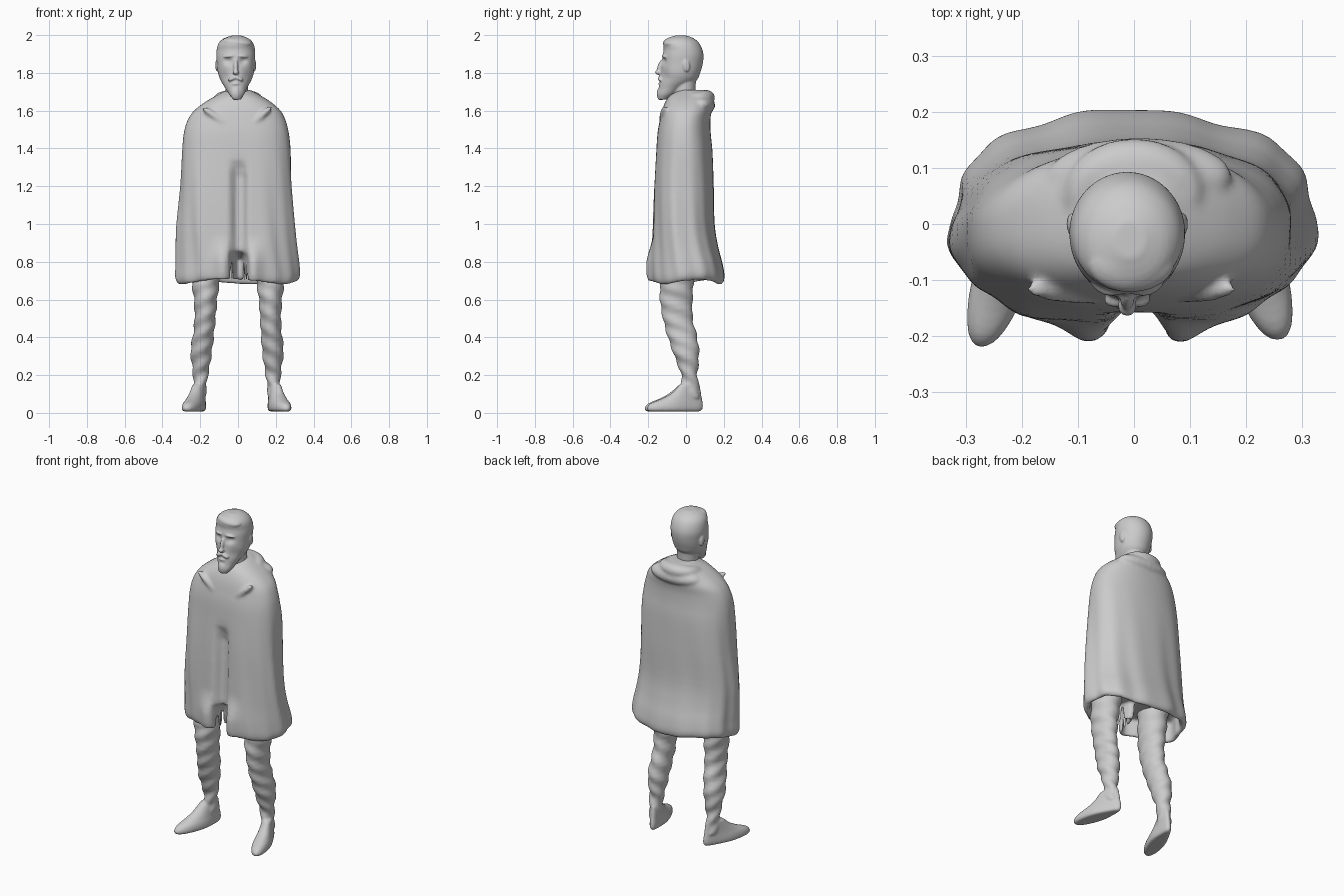
import bpy, bmesh, math
from mathutils import Matrix, Vector

if "Cube" in bpy.data.objects:
    bpy.data.objects.remove(bpy.data.objects["Cube"])

def spline(rows, k):
    """Catmull-Rom resampling of a list of section rows."""
    out = []
    for i in range(len(rows) - 1):
        p = [rows[max(0, min(len(rows) - 1, i + j))] for j in (-1, 0, 1, 2)]
        for s in range(k):
            t = s / k
            out.append([b + .5 * t * (c - a + t * (2*a - 5*b + 4*c - d + t * (3*(b - c) + d - a)))
                        for a, b, c, d in zip(*p)])
    return out + [list(rows[-1])]

def spow(v, e):
    return math.copysign(abs(v) ** e, v)

def loft(bm, rings, n=48, warp=None, k=4, front=2.0, back=2.0):
    """Skin closed rings given as (z, x min, x max, y front, y back)."""
    loops = []
    for z, xl, xr, yf, yb in spline(rings, k):
        cx, cy, rx, ry = (xl + xr) / 2, (yf + yb) / 2, (xr - xl) / 2, (yb - yf) / 2
        loop = []
        for i in range(n):
            a = 2 * math.pi * i / n
            e = 2 / (front if math.sin(a) < 0 else back)
            co = Vector((cx + rx * spow(math.cos(a), e), cy + ry * spow(math.sin(a), e), z))
            loop.append(bm.verts.new(warp(co, a) if warp else co))
        loops.append(loop)
    for p, q in zip(loops, loops[1:]):
        for i in range(n):
            bm.faces.new((p[i], p[(i + 1) % n], q[(i + 1) % n], q[i]))
    bm.faces.new(loops[0])
    bm.faces.new(loops[-1])

def blob(bm, loc, size, rot=(0, 0, 0)):
    m = Matrix.Translation(loc)
    for ang, axis in zip(rot, "XYZ"):
        m = m @ Matrix.Rotation(ang, 4, axis)
    bmesh.ops.create_uvsphere(bm, u_segments=24, v_segments=16, radius=1,
                              matrix=m @ Matrix.Diagonal((*size, 1)))

def finish(bm, name, voxel, smooth):
    """Fuse overlapping pieces into one soft sculpted surface."""
    bmesh.ops.recalc_face_normals(bm, faces=bm.faces)
    me = bpy.data.meshes.new(name)
    bm.to_mesh(me)
    bm.free()
    ob = bpy.data.objects.new(name, me)
    bpy.context.collection.objects.link(ob)
    r = ob.modifiers.new("fuse", 'REMESH')
    r.mode, r.voxel_size, r.use_smooth_shade = 'VOXEL', voxel, True
    s = ob.modifiers.new("soften", 'SMOOTH')
    s.factor, s.iterations = .5, smooth
    return ob

def gauss(d, w, p=2):
    return math.exp(-abs(d / w) ** p)

def ramp(v, a, b):
    t = max(0, min(1, (v - a) / (b - a)))
    return t * t * (3 - 2 * t)

# cape with folds, front slit, rolled hem and shallow hollow underside
def cape_warp(co, a):
    x, y, z = co
    low = ramp(z, 1.6, .75)
    f = 1 + low * (.018 * math.sin(7 * a + 1.5 + 2 * z) + .013 * math.sin(13 * a + 4 * z)) \
          + .008 * math.sin(4 * a + 9 * z) * ramp(z, 1.65, 1.5)
    nx, ny = x * f, y * f
    if y < 0:
        ny -= .035 * gauss(abs(x) - .085, .045) * ramp(z, .95, .78)
        depth = .035 * ramp(z, 1.36, 1.25) + .11 * ramp(z, .86, .81)
        ny += depth * gauss(x - .005, .038, 4)
    nz = z + .012 * math.sin(3 * a + .6) * ramp(z, .9, .7)
    return Vector((nx, ny, nz))

bm = bmesh.new()
loft(bm, [(1.71, -.06, .065, -.03, .09), (1.68, -.115, .12, -.085, .125),
          (1.645, -.175, .175, -.11, .135), (1.60, -.232, .225, -.127, .135),
          (1.55, -.265, .25, -.138, .128), (1.48, -.285, .268, -.15, .13),
          (1.38, -.295, .28, -.158, .14), (1.2, -.305, .287, -.17, .147),
          (1.0, -.32, .297, -.176, .15), (.88, -.322, .307, -.178, .168),
          (.79, -.323, .318, -.18, .192), (.725, -.325, .322, -.178, .202),
          (.695, -.31, .308, -.168, .19), (.70, -.29, .288, -.15, .172),
          (.75, -.285, .283, -.142, .16), (.80, -.28, .278, -.14, .155)],
     n=160, warp=cape_warp, front=2.6, back=2.25)
# collar roll that thickens into a folded hood behind the neck
rows, m = [], 16
for i in range(64):
    t = 2 * math.pi * i / 64
    b = (1 + math.sin(t)) / 2
    c = Vector((.105 * math.cos(t) * (.75 + .35 * b), .018 + .088 * math.sin(t), 1.612 + .075 * b ** .5 - .015 * b * b))
    out = Vector((math.cos(t), math.sin(t), 0))
    w, h = .017 + .03 * b * b, .02 + .018 * b * b
    rows.append([bm.verts.new(c + out * w * math.cos(2 * math.pi * j / m)
                 + Vector((0, 0, h * math.sin(2 * math.pi * j / m)))) for j in range(m)])
for i in range(64):
    p, q = rows[i], rows[(i + 1) % 64]
    for j in range(m):
        bm.faces.new((p[j], q[j], q[(j + 1) % m], p[(j + 1) % m]))
blob(bm, (.01, .085, 1.635), (.165, .07, .05), (-.25, 0, 0))
# crossed cloth fold over the chest
blob(bm, (-.085, -.115, 1.545), (.13, .028, .022), (0, .6, 0))
blob(bm, (.1, -.115, 1.55), (.11, .026, .02), (0, -.75, 0))
finish(bm, "cape", .009, 4)

# head: skull and jaw, with sockets and cheeks pressed in
def face_warp(co, a):
    x, y, z = co
    if y < -.03:
        for s in (-1, 1):
            y += .016 * gauss(x + .012 - s * .038, .022) * gauss(z - 1.862, .016)
            y += .008 * gauss(x + .012 - s * .062, .025) * gauss(z - 1.78, .03)
        y += .006 * gauss(z - 1.925, .02)
    return Vector((x, y, z))

bm = bmesh.new()
loft(bm, [(1.658, -.025, .012, -.145, -.105), (1.685, -.046, .032, -.15, -.06),
          (1.72, -.068, .048, -.143, -.01), (1.76, -.092, .07, -.138, .055),
          (1.80, -.106, .084, -.133, .075), (1.85, -.112, .088, -.13, .089),
          (1.90, -.115, .091, -.124, .092), (1.95, -.106, .084, -.122, .075),
          (1.98, -.08, .06, -.105, .045), (1.997, -.035, .02, -.06, .005)],
     n=64, warp=face_warp, front=2.1)
# neck
loft(bm, [(1.58, -.075, .07, -.07, .07), (1.68, -.066, .055, -.065, .05), (1.78, -.07, .055, -.07, .055)])
# nose, moustache, lip and beard
blob(bm, (-.012, -.135, 1.832), (.012, .016, .042), (-.3, 0, 0))
blob(bm, (-.012, -.145, 1.803), (.017, .02, .013))
blob(bm, (-.012, -.135, 1.69), (.028, .02, .035))
blob(bm, (-.012, -.136, 1.742), (.022, .011, .007))
for s in (-1, 1):
    blob(bm, (-.012 + s * .018, -.136, 1.77), (.026, .013, .01), (0, s * .4, 0))
    # brows and ears
    blob(bm, (-.012 + s * .038, -.112, 1.888), (.03, .015, .008), (0, s * .12, s * .4))
    blob(bm, (-.012 + s * .099, .0, 1.84), (.009, .02, .034), (.2, 0, 0))
# swept hair
blob(bm, (-.005, -.07, 1.962), (.078, .052, .028), (.12, .1, 0))
finish(bm, "head", .005, 3)

# legs with boots, mirrored with a slight stance offset
def build_leg(s, dx, name):
    def place(co, a):
        x = co.x + dx * ramp(co.z, .6, .2)
        wrinkle = .004 * math.sin(70 * co.z + 2 * a)
        return Vector((s * (x + wrinkle * math.cos(a)), co.y + wrinkle * math.sin(a), co.z))
    def splay(co, a):
        heel = 1 - .25 * ramp(co.y, -.08, .06)
        return Vector((s * (.198 + dx + co.x * heel - .28 * co.y), co.y, co.z))
    b = bmesh.new()
    loft(b, [(.84, .08, .25, -.12, .06), (.68, .10, .243, -.138, .04), (.6, .11, .233, -.138, .035),
             (.5, .117, .228, -.122, .035), (.42, .122, .232, -.102, .055), (.33, .128, .242, -.072, .069),
             (.25, .138, .232, -.042, .065), (.2, .147, .226, -.025, .06), (.14, .155, .222, -.025, .068),
             (.08, .16, .22, -.03, .07)], warp=place)
    toe = -.2 - dx
    loft(b, [(.008, -.045, .045, toe, .078), (.025, -.052, .052, toe - .008, .09), (.05, -.05, .05, toe + .012, .09),
             (.075, -.044, .044, toe + .07, .085), (.105, -.04, .04, toe + .125, .08), (.15, -.036, .036, -.035, .073)],
         warp=splay, front=2.2)
    finish(b, name, .007, 4)

build_leg(1, 0, "right_leg")
build_leg(-1, .012, "left_leg")
